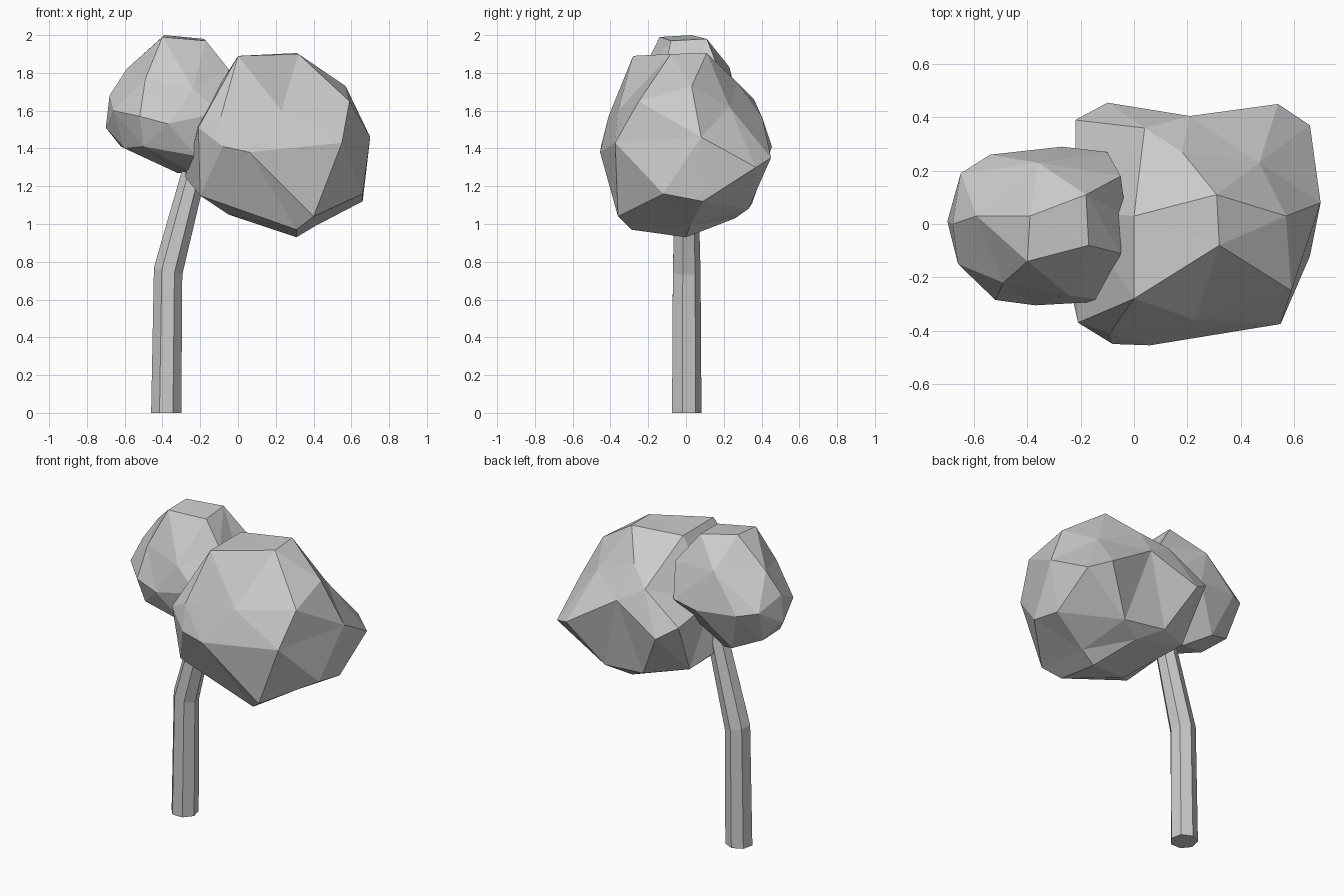
import bpy, bmesh, math
from mathutils import Vector


def add_object(name, bm):
    bmesh.ops.recalc_face_normals(bm, faces=bm.faces)
    mesh = bpy.data.meshes.new(name)
    bm.to_mesh(mesh)
    bm.free()
    bpy.context.collection.objects.link(bpy.data.objects.new(name, mesh))


def faceted_crown(name, centre, points):
    """Wrap control points as seen from the centre, so shallow dents survive."""
    bm = bmesh.new()
    c = Vector(centre)
    target = {}
    for p in points:
        v = bm.verts.new((Vector(p) - c).normalized())
        target[v] = Vector(p)
    bmesh.ops.convex_hull(bm, input=list(bm.verts))
    for v in bm.verts:
        v.co = target[v]
    add_object(name, bm)


def bent_trunk(name, path, sides):
    bm = bmesh.new()
    rings = []
    for x, z, r, tilt in path:
        ring = []
        for i in range(sides):
            a = math.pi / 2 + i * math.tau / sides
            dx = r * math.cos(a)
            ring.append(bm.verts.new((x + dx, r * math.sin(a), z + tilt * dx)))
        rings.append(ring)
    for lo, hi in zip(rings, rings[1:]):
        for i in range(sides):
            j = (i + 1) % sides
            bm.faces.new((lo[i], lo[j], hi[j], hi[i]))
    bm.faces.new(rings[0])
    bm.faces.new(rings[-1])
    add_object(name, bm)


# Seven-sided trunk with a kink, running up into the crown
bent_trunk("trunk", [(-0.38, 0, 0.082, 0), (-0.37, 0.75, 0.077, -0.25),
                     (-0.20, 1.4, 0.06, -0.3)], 7)

# Smaller upper-left crown
faceted_crown("small_crown", (-0.37, 0, 1.63), [
    (-0.39, 0.03, 2.0), (-0.40, -0.14, 1.99), (-0.17, -0.08, 1.97), (-0.18, 0.11, 1.98),
    (-0.59, 0.03, 1.82), (-0.49, -0.22, 1.77), (-0.24, -0.27, 1.72), (-0.05, -0.11, 1.82),
    (-0.05, 0.18, 1.80), (-0.36, 0.23, 1.83), (-0.65, 0.19, 1.62), (-0.66, -0.15, 1.60),
    (-0.68, 0.0, 1.68), (-0.70, 0.01, 1.51), (-0.52, -0.285, 1.57), (-0.37, -0.305, 1.53),
    (-0.10, -0.29, 1.59), (-0.03, 0.03, 1.75), (-0.10, 0.27, 1.60), (-0.27, 0.29, 1.58),
    (-0.54, 0.26, 1.60), (-0.62, 0.10, 1.41), (-0.50, -0.23, 1.41), (-0.22, -0.25, 1.36),
    (-0.45, 0.17, 1.34), (-0.23, -0.10, 1.27), (-0.32, 0.06, 1.27), (-0.60, -0.10, 1.40)])

# Larger lower-right crown
faceted_crown("large_crown", (0.2, 0, 1.43), [
    (0.0, -0.28, 1.89), (0.0, 0.03, 1.89), (0.31, 0.11, 1.905), (0.32, -0.08, 1.90),
    (0.57, 0.03, 1.73), (0.59, -0.25, 1.65), (0.23, -0.36, 1.60), (0.47, 0.23, 1.62),
    (0.18, 0.27, 1.75), (0.04, 0.36, 1.66), (-0.10, 0.455, 1.41), (0.21, 0.405, 1.56),
    (0.54, 0.45, 1.35), (0.66, 0.37, 1.30), (0.70, 0.08, 1.46), (0.55, -0.375, 1.43),
    (0.06, -0.455, 1.38), (-0.09, -0.41, 1.57), (-0.21, -0.37, 1.51), (-0.22, 0.39, 1.49),
    (-0.22, 0.05, 1.54), (-0.28, -0.05, 1.25), (-0.20, -0.30, 1.15), (0.66, -0.12, 1.16),
    (0.66, 0.09, 1.12), (0.40, -0.36, 1.04), (0.31, -0.29, 0.97), (0.31, 0.0, 0.93),
    (0.41, 0.02, 0.99), (0.345, 0.33, 1.08), (0.20, 0.26, 1.03), (0.06, 0.35, 1.11),
    (-0.18, 0.22, 1.15), (-0.05, -0.15, 1.05), (-0.08, -0.45, 1.41)])
